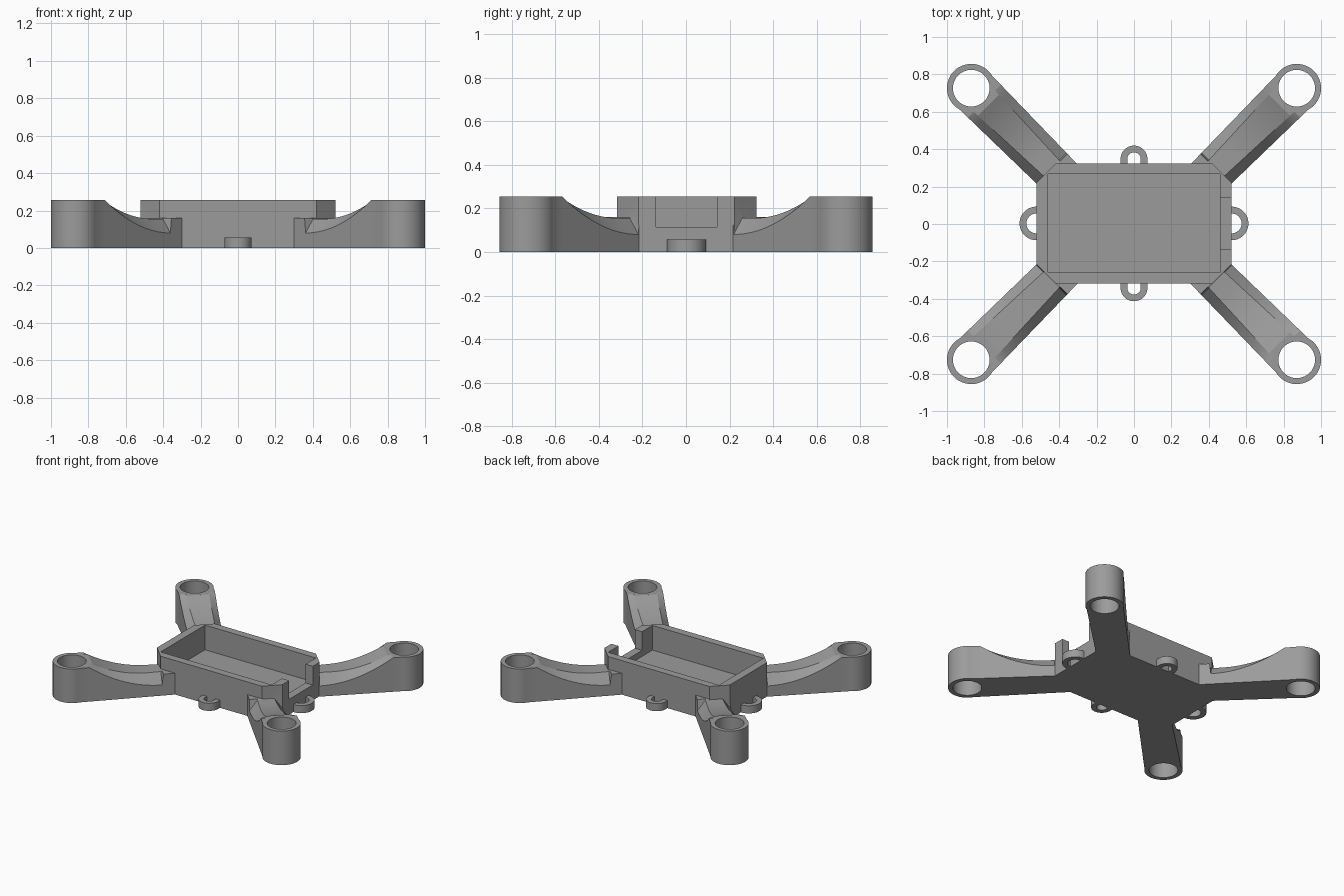
import bpy, bmesh, math

if "Cube" in bpy.data.objects:
    bpy.data.objects.remove(bpy.data.objects["Cube"])

H = 0.255          # overall height
CY = 0.003         # tray centre in y


def make(name, rings):
    """Closed loft through rings of points, capped at both ends."""
    bm = bmesh.new()
    vs = [[bm.verts.new(p) for p in r] for r in rings]
    n = len(vs[0])
    for a, b in zip(vs, vs[1:]):
        for i in range(n):
            j = (i + 1) % n
            bm.faces.new((a[i], a[j], b[j], b[i]))
    bm.faces.new(vs[0])
    bm.faces.new(vs[-1])
    bmesh.ops.recalc_face_normals(bm, faces=bm.faces)
    me = bpy.data.meshes.new(name)
    bm.to_mesh(me)
    bm.free()
    ob = bpy.data.objects.new(name, me)
    bpy.context.collection.objects.link(ob)
    return ob


def prism(name, outline, z0, z1):
    return make(name, [[(x, y, z) for x, y in outline] for z in (z0, z1)])


def disc(cx, cy, r, n=64):
    return [(cx + r * math.cos(2 * math.pi * (i + .5) / n),
             cy + r * math.sin(2 * math.pi * (i + .5) / n)) for i in range(n)]


def rect(x0, x1, y0, y1):
    return [(x0, y0), (x1, y0), (x1, y1), (x0, y1)]


def arch(cy, s, r, n=24):
    """Half circle on straight legs that run back towards the tray."""
    pts = [(r * math.cos(math.pi * i / n), cy + s * r * math.sin(math.pi * i / n))
           for i in range(n + 1)]
    return pts + [(-r, cy - s * 0.06), (r, cy - s * 0.06)]


def combine(target, other, op):
    """Apply a boolean and remove the used-up part."""
    m = target.modifiers.new(op, 'BOOLEAN')
    m.operation, m.object, m.solver = op, other, 'EXACT'
    bpy.context.view_layer.objects.active = target
    bpy.ops.object.modifier_apply(modifier=m.name)
    bpy.data.objects.remove(other, do_unlink=True)


def arm(sx, sy):
    """Roof-shaped arm with a swept-down top, running at 45 degrees."""
    # root block, then the scooped span, then level with the motor ring
    stations = [(0.37, 0.16, 0.16), (0.437, 0.16, 0.16)]
    for i in range(17):
        c = 0.443 + (0.80 - 0.443) * i / 16
        crest = min(H, 0.155 + 0.1 * (max(0, c - 0.50) / 0.278) ** 2)
        edge = 0.08 + 0.175 * ((c - 0.443) / 0.357) ** 2
        stations.append((c, crest, edge))
    stations.append((0.868, H, H))
    rings = []
    for c, crest, edge in stations:
        t = (c - 0.37) / 0.5
        w, k = 0.113 + 0.013 * t, 0.055 + 0.03 * t
        sec = [(-w, 0), (w, 0), (w, edge), (k, crest), (-k, crest), (-w, edge)]
        rings.append([(sx * (c + u * 0.7071), sy * (c - 0.143 - u * 0.7071), z)
                      for u, z in sec])
    return make("arm", rings)


# Tray block with chamfered corners
X, Y, C = 0.52, 0.32, 0.10
oct_pts = []
for sx, sy in ((1, 1), (-1, 1), (-1, -1), (1, -1)):
    pair = [(sx * X, CY + sy * (Y - C)), (sx * (X - C), CY + sy * Y)]
    oct_pts += pair if sx * sy > 0 else pair[::-1]
frame = prism("drone_frame", oct_pts, 0, H)

# Arms and motor rings
corners = [(sx, sy) for sx in (-1, 1) for sy in (-1, 1)]
for sx, sy in corners:
    combine(frame, arm(sx, sy), 'UNION')
    combine(frame, prism("motor_ring", disc(sx * 0.87, sy * 0.726, 0.13), 0, H), 'UNION')
for sx, sy in corners:
    combine(frame, prism("motor_hole", disc(sx * 0.87, sy * 0.726, 0.098), -0.1, 0.4),
            'DIFFERENCE')

# Tie loops in the middle of each side
for s in (1, -1):
    end = prism("end_loop", disc(s * 0.522, CY, .09, 48), 0, 0.057)
    combine(end, prism("loop_hole", disc(s * 0.522, CY, .053, 48), -0.1, 0.2), 'DIFFERENCE')
    side_y = CY + s * 0.344
    side = prism("side_loop", arch(side_y, s, .072), 0, 0.057)
    combine(side, prism("loop_hole", arch(side_y, s, .036), -0.1, 0.2), 'DIFFERENCE')
    combine(frame, end, 'UNION')
    combine(frame, side, 'UNION')

# Pocket and cable notch
combine(frame, prism("pocket", rect(-0.46, 0.46, CY - 0.263, CY + 0.263), 0.07, 0.4),
        'DIFFERENCE')
combine(frame, prism("notch", rect(0.42, 0.6, CY - 0.14, CY + 0.14), 0.115, 0.4),
        'DIFFERENCE')

# Dark grey plastic
mat = bpy.data.materials.new("dark_grey")
mat.diffuse_color = (0.33, 0.33, 0.33, 1)
mat.use_nodes = True
mat.node_tree.nodes["Principled BSDF"].inputs["Base Color"].default_value = mat.diffuse_color
frame.data.materials.clear()
frame.data.materials.append(mat)

frame.select_set(True)
bpy.context.view_layer.objects.active = frame
bpy.ops.object.shade_smooth_by_angle(angle=math.radians(20))
